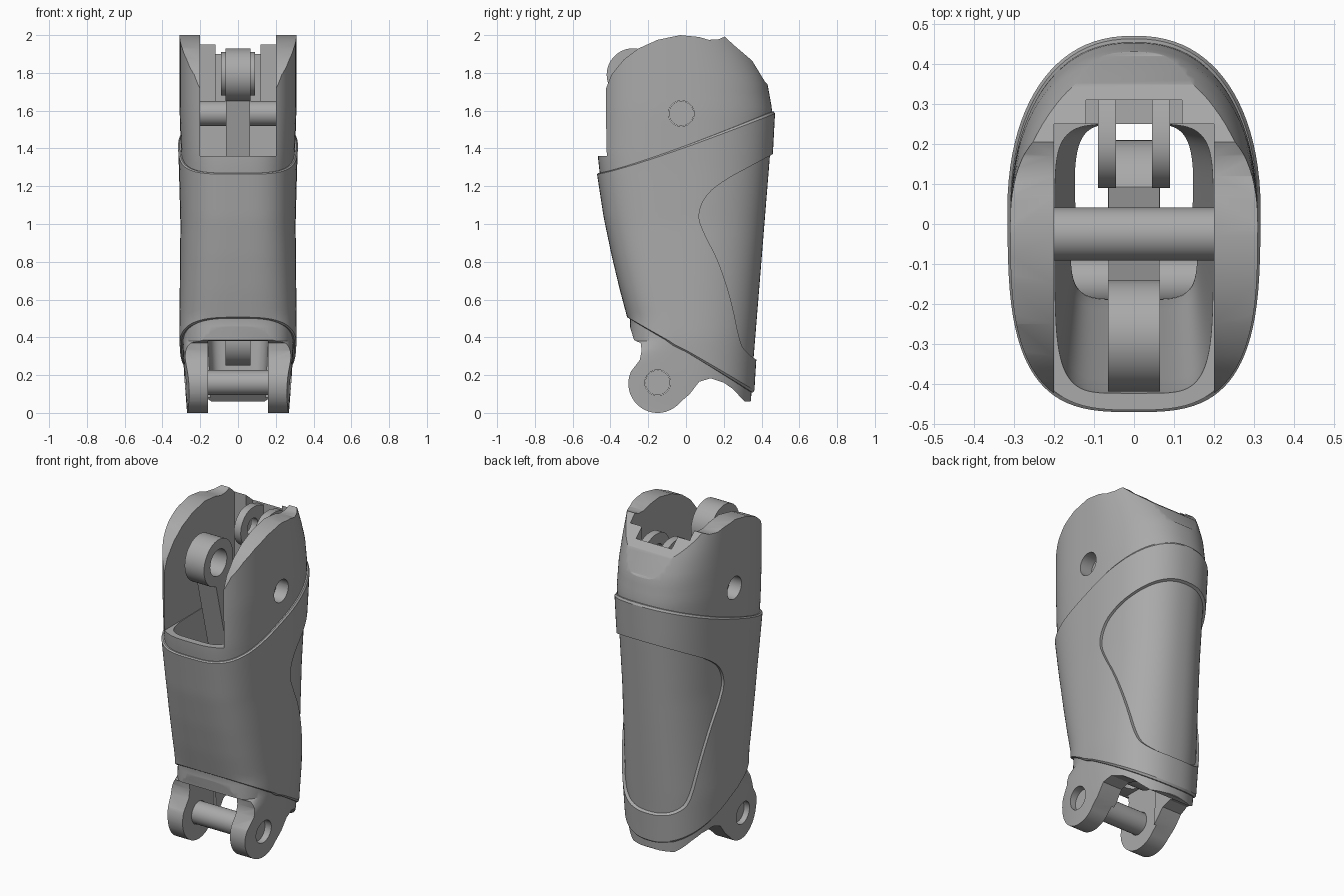
import bpy, bmesh
from math import sin, cos, pi, radians, copysign
from mathutils import Vector

cube = bpy.data.objects.get("Cube")
if cube:
    bpy.data.objects.remove(cube, do_unlink=True)

grey = bpy.data.materials.new("matte grey")
grey.use_nodes = True
TONE = (0.4, 0.4, 0.4, 1)
grey.diffuse_color = TONE
grey.node_tree.nodes["Principled BSDF"].inputs["Base Color"].default_value = TONE
SEG = 96


def make(name, bm):
    bmesh.ops.recalc_face_normals(bm, faces=bm.faces)
    mesh = bpy.data.meshes.new(name)
    bm.to_mesh(mesh)
    bm.free()
    mesh.materials.append(grey)
    ob = bpy.data.objects.new(name, mesh)
    bpy.context.collection.objects.link(ob)
    return ob


def prism(name, outline, x0, x1):
    """Extrude a (y, z) outline along x."""
    bm = bmesh.new()
    face = bm.faces.new([bm.verts.new((x0, y, z)) for y, z in outline])
    ext = bmesh.ops.extrude_face_region(bm, geom=[face])
    moved = [v for v in ext["geom"] if isinstance(v, bmesh.types.BMVert)]
    bmesh.ops.translate(bm, verts=moved, vec=(x1 - x0, 0, 0))
    return make(name, bm)


def arc(y, z, r, a0=0, a1=360, n=48):
    return [(y + r * cos(radians(a0 + (a1 - a0) * i / n)),
             z + r * sin(radians(a0 + (a1 - a0) * i / n))) for i in range(n)]


def rod(name, y, z, r, x0, x1):
    return prism(name, arc(y, z, r), x0, x1)


def block(name, x, y0, y1, z0, z1):
    return prism(name, [(y0, z0), (y1, z0), (y1, z1), (y0, z1)], -x, x)


def rounded(pts, times=2):
    """Corner-cutting smoothing of a closed outline."""
    for _ in range(times):
        out = []
        for a, b in zip(pts, pts[1:] + pts[:1]):
            a, b = Vector(a), Vector(b)
            out += [tuple(a.lerp(b, 0.25)), tuple(a.lerp(b, 0.75))]
        pts = out
    return pts


def skin(name, rings, closed=False):
    bm = bmesh.new()
    loops = [[bm.verts.new(p) for p in ring] for ring in rings]
    pairs = list(zip(loops, loops[1:]))
    if closed:
        pairs.append((loops[-1], loops[0]))
    else:
        bm.faces.new(loops[0])
        bm.faces.new(loops[-1])
    for a, b in pairs:
        for i in range(len(a)):
            j = (i + 1) % len(a)
            bm.faces.new((a[i], a[j], b[j], b[i]))
    return make(name, bm)


def boolean(ob, tools, op):
    """Apply a boolean with each tool in turn and discard the tools."""
    for tool in tools:
        mod = ob.modifiers.new("cut", "BOOLEAN")
        mod.operation, mod.solver, mod.object = op, "EXACT", tool
        deps = bpy.context.evaluated_depsgraph_get()
        mesh = bpy.data.meshes.new_from_object(ob.evaluated_get(deps))
        ob.modifiers.clear()
        ob.data = mesh
        bpy.data.objects.remove(tool, do_unlink=True)
    return ob


def along(keys, z):
    """Linear interpolation through (z, value) keys."""
    if z <= keys[0][0]:
        return keys[0][1]
    for (z0, v0), (z1, v1) in zip(keys, keys[1:]):
        if z <= z1:
            return v0 + (v1 - v0) * (z - z0) / (z1 - z0)
    return keys[-1][1]


def section(a, z, form, off=0.0):
    """Point on a rounded cross-section, with separate front and back shape."""
    front, back, width, nf, nb = form
    s, c = sin(a), cos(a)
    n, depth = (nb, along(back, z)) if s >= 0 else (nf, -along(front, z))
    return (copysign(abs(c) ** (2 / n), c) * (along(width, z) + off),
            copysign(abs(s) ** (2 / n), s) * (depth + off), z)


ANGLES = [2 * pi * i / SEG for i in range(SEG)]


def loft(name, form, z0, z1, steps):
    zs = [z0 + (z1 - z0) * i / steps for i in range(steps + 1)]
    return skin(name, [[section(a, z, form) for a in ANGLES] for z in zs])


BODY = ([(0.3, -0.5), (0.38, -0.30), (0.5, -0.295), (0.65, -0.335), (0.83, -0.378),
         (1.03, -0.42), (1.27, -0.457), (1.36, -0.467)],
        [(0, 0.34), (0.28, 0.357), (1.37, 0.445), (1.6, 0.457), (1.75, 0.43),
         (1.87, 0.38), (2.02, 0.3)],
        [(0, 0.27), (0.2, 0.285), (0.4, 0.296), (1.0, 0.29), (1.3, 0.298), (1.6, 0.31)],
        3.1, 2.3)
CAVITY = ([(0, -0.15), (0.4, -0.19), (1.36, -0.43)],
          [(0, 0.25), (2, 0.25)],
          [(0, 0.14), (0.5, 0.165), (1.36, 0.199)], 5, 5)

# Inner shell: side outline intersected with the lofted body
TOP_PIN, LOW_PIN = (-0.025, 1.585), (-0.15, 0.16)
outline = ([(-0.245, 0.28), (-0.235, 0.33), (-0.24, 0.37), (-0.275, 0.385), (-0.31, 0.5),
            (-0.6, 1.0), (-0.6, 1.36), (-0.425, 1.37), (-0.447, 1.6), (-0.43, 1.7),
            (-0.395, 1.79), (-0.33, 1.87), (-0.25, 1.93), (-0.15, 1.975), (-0.03, 2.0),
            (0.07, 1.99), (0.12, 1.975), (0.17, 1.977), (0.205, 1.992), (0.25, 1.95),
            (0.35, 1.865), (0.42, 1.75), (0.6, 1.6), (0.6, 0.3), (0.34, 0.06), (0.31, 0.06),
            (0.25, 0.125), (0.2, 0.16), (0.13, 0.183), (0.07, 0.165), (0.02, 0.1)]
           + arc(-0.15, 0.155, 0.155, -40, -210, 30))
shell = loft("inner_shell", BODY, -0.02, 2.02, 51)
boolean(shell, [prism("side_outline", outline, -0.5, 0.5)], "INTERSECT")
boolean(shell, [loft("cavity", CAVITY, -0.1, 1.6, 17),
                block("upper_slot", 0.2, -0.7, 0.25, 1.36, 2.2),
                block("back_notch", 0.12, 0.1, 0.31, 1.62, 2.2),
                block("fork_gap", 0.16, -0.7, 0.0, -0.1, 0.38),
                rod("upper_bore", *TOP_PIN, 0.068, -0.5, 0.5),
                rod("lower_bore", *LOW_PIN, 0.068, -0.5, 0.5)], "DIFFERENCE")

# Outer sleeve: slanted tube with softened rims and a cut-out back panel
def sleeve_ring(t, off):
    ring = []
    for a in ANGLES:
        top = max(0, (section(a, 1.4, BODY, 0.015)[1] + 0.48) / 0.95) ** 1.2 * 0.33 + 1.27
        low = 0.5 - 0.57 * (section(a, 0.4, BODY, 0.012)[1] + 0.31)
        ring.append(section(a, low + (top - low) * t, BODY, off))
    return ring


levels = [0, 0.008] + [i / 24 for i in range(1, 24)] + [0.992, 1]
rings = [sleeve_ring(t, 0.007 if t in (0, 1) else 0.015) for t in levels]
rings += [sleeve_ring(t, -0.02) for t in reversed(levels)]
sleeve = skin("outer_sleeve", rings, closed=True)
panel = [(0.7, 1.5), (0.46, 1.37), (0.33, 1.3), (0.2, 1.23), (0.1, 1.15), (0.06, 1.04),
         (0.1, 0.94), (0.17, 0.81), (0.24, 0.6), (0.285, 0.37), (0.32, 0.32), (0.37, 0.28),
         (0.7, 0.1)]
boolean(sleeve, [prism("panel_cut", rounded(panel), -0.5, 0.5)], "DIFFERENCE")

# Hinge pins
upper_pin = rod("upper_pin", *TOP_PIN, 0.066, -0.23, 0.23)
lower_pin = rod("lower_pin", *LOW_PIN, 0.066, -0.24, 0.24)

# Connecting link with an eye at each end
eye_a, eye_b = Vector((-0.28, 1.79)), Vector((0.07, 0.39))
side = (eye_b - eye_a).orthogonal().normalized() * 0.055
bar = [tuple(p) for p in (eye_a + side, eye_b + side, eye_b - side, eye_a - side)]
link = prism("connecting_link", bar, -0.064, 0.064)
boolean(link, [rod("eye", *e, 0.14, -0.065, 0.065) for e in (eye_a, eye_b)], "UNION")
boolean(link, [rod("eye_bore", *e, 0.08, -0.2, 0.2) for e in (eye_a, eye_b)], "DIFFERENCE")

# Pair of lugs on the inside of the back wall
lugs = []
for label, sign in (("left", 1), ("right", -1)):
    tab = arc(0.205, 1.795, 0.115, 90, 270, 24) + [(0.205, 1.68), (0.33, 1.68), (0.33, 1.88), (0.25, 1.91)]
    lug = prism(label + "_back_lug", tab, sign * 0.045, sign * 0.09)
    lugs.append(boolean(lug, [rod("lug_bore", 0.205, 1.795, 0.05, -0.2, 0.2)], "DIFFERENCE"))

# Smooth shading with sharp edges kept
bpy.ops.object.select_all(action="DESELECT")
for ob in [shell, sleeve, upper_pin, lower_pin, link] + lugs:
    ob.select_set(True)
    bpy.context.view_layer.objects.active = ob
bpy.ops.object.shade_smooth_by_angle(angle=radians(32))
